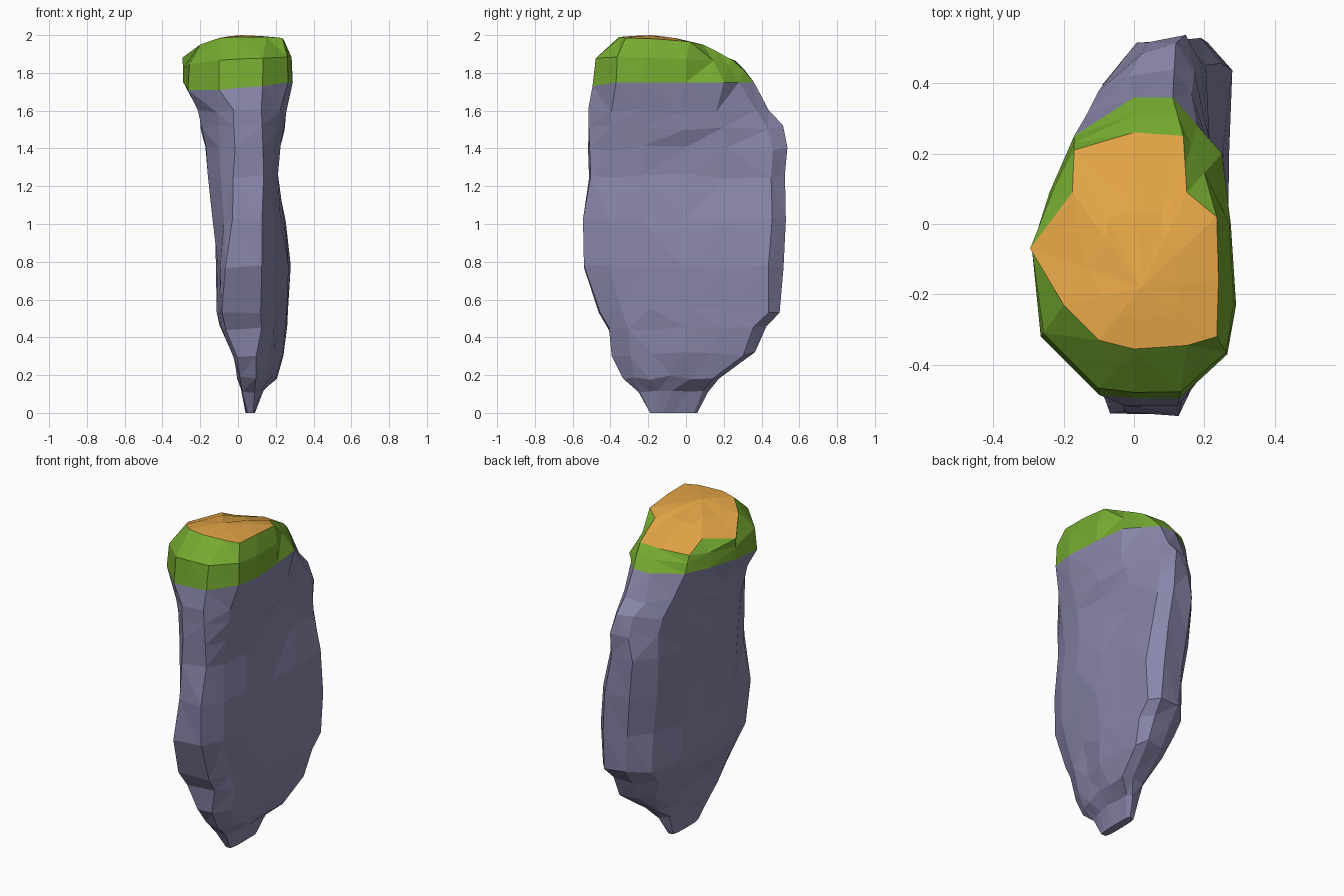
import bpy, bmesh, random
from mathutils import Vector

if "Cube" in bpy.data.objects:
    bpy.data.objects.remove(bpy.data.objects["Cube"])

random.seed(4)


def material(name, rgb):
    m = bpy.data.materials.new(name)
    m.diffuse_color = (*rgb, 1)
    m.use_nodes = True
    m.node_tree.nodes["Principled BSDF"].inputs["Base Color"].default_value = m.diffuse_color
    return m


STONE = material("lilac stone", (0.25, 0.24, 0.40))
GRASS = material("grass green", (0.18, 0.41, 0.03))
SAND = material("orange top", (0.76, 0.37, 0.06))


def mix(a, b, t):
    return a + (b - a) * t


def build(name, rings, mat, start=None, end=None):
    """Loft equal-sized rings, optionally closing either end to a point."""
    bm = bmesh.new()
    vs = [[bm.verts.new(p) for p in r] for r in rings]
    n = len(rings[0])
    for lo, hi in zip(vs, vs[1:]):
        for i in range(n):
            j = (i + 1) % n
            bm.faces.new((lo[i], lo[j], hi[j], hi[i]))
    for tip, ring, flip in ((start, vs[0], True), (end, vs[-1], False)):
        if tip is not None:
            c = bm.verts.new(tip)
            for i in range(n):
                a, b = ring[i], ring[(i + 1) % n]
                bm.faces.new((b, a, c) if flip else (a, b, c))
    bmesh.ops.triangulate(bm, faces=bm.faces[:], quad_method='SHORT_EDGE')
    me = bpy.data.meshes.new(name)
    bm.to_mesh(me)
    bm.free()
    me.materials.append(mat)
    ob = bpy.data.objects.new(name, me)
    bpy.context.collection.objects.link(ob)
    return ob


# Stone levels: z, front y, back y, then left/right x at front, middle, back
levels = [
    (0.00, -.19, .06, .05, .08, .04, .09, .05, .09),
    (0.12, -.25, .11, .02, .09, .02, .12, .05, .13),
    (0.19, -.33, .18, .01, .09, .00, .16, .07, .20),
    (0.31, -.39, .36, -.01, .10, -.03, .20, .09, .24),
    (0.45, -.41, .42, -.07, .13, -.09, .21, .08, .255),
    (0.54, -.46, .50, -.09, .12, -.11, .22, .08, .265),
    (0.77, -.54, .515, -.07, .12, -.11, .22, .06, .275),
    (1.02, -.54, .53, -.03, .12, -.13, .22, .03, .25),
    (1.25, -.51, .53, -.02, .13, -.16, .205, .01, .21),
    (1.40, -.515, .53, -.02, .13, -.17, .22, .03, .19),
    (1.51, -.52, .51, -.02, .13, -.19, .24, .02, .17),
    (1.60, -.515, .44, -.02, .13, -.21, .255, -.01, .16),
]


def stone_ring(z, y0, y1, f0, f1, m0, m1, b0, b1):
    pts = [(f0, 0), (f1, 0), (mix(f1, m1, .7), .12), (m1, .28),
           (max(m1, mix(m1, b1, .8)), .5), (max(mix(m1, b1, .3), b1), .7),
           (b1, .93), (mix(b1, b0, .3), 1), (b0, .98),
           (mix(b0, m0, .6), .87), (mix(b0, m0, .88), .67), (m0, .46), (m0, .22),
           (mix(f0, m0, .5), .07)]
    j = 0.0 if z == 0 else 0.007
    r = random.uniform
    return [Vector((x + r(-j, j), mix(y0, y1, t) + r(-j, j), z + r(-j, j) * 2))
            for x, t in pts]


# Lower edge of the grass band
edge = [Vector(p) for p in [
    (0, -.495, 1.72), (.13, -.495, 1.73), (.265, -.37, 1.75), (.29, -.23, 1.75),
    (.275, 0, 1.75), (.25, .2, 1.75), (.18, .28, 1.75), (.11, .36, 1.75),
    (0, .36, 1.75), (-.17, .25, 1.75), (-.24, .09, 1.75), (-.29, -.07, 1.75),
    (-.265, -.32, 1.71), (-.1, -.485, 1.71)]]
# Border between grass band and orange top
rim = [Vector(p) for p in [
    (0, -.355, 1.99), (.15, -.345, 1.99), (.235, -.32, 1.985), (.24, -.16, 1.98),
    (.235, .02, 1.965), (.15, .09, 1.95), (.145, .17, 1.91), (.14, .25, 1.865),
    (0, .26, 1.865), (-.17, .21, 1.85), (-.175, .09, 1.91), (-.295, -.07, 1.88),
    (-.2, -.23, 1.95), (-.1, -.33, 1.985)]]

# Stone slab, tapering to the foot
rings = [stone_ring(*l) for l in levels] + [edge]
build("stone_slab", rings, STONE, start=(0.07, -0.07, 0))

# Grass band, bulging at the front and sloping at the back
bulge = []
for a, b in zip(edge, rim):
    p = a.lerp(b, .12 if a.y < .1 else .5)
    p.z = mix(a.z, b.z, .57)
    bulge.append(p)
build("grass_band", [edge, bulge, rim], GRASS)

# Gently domed orange top
peak = Vector((0.02, -0.18, 2.0))
inner = []
for p in rim:
    q = p.lerp(peak, .5)
    q.z = 2.0 - (2.0 - p.z) * .36
    inner.append(q)
build("orange_top", [rim, inner], SAND, end=peak)
